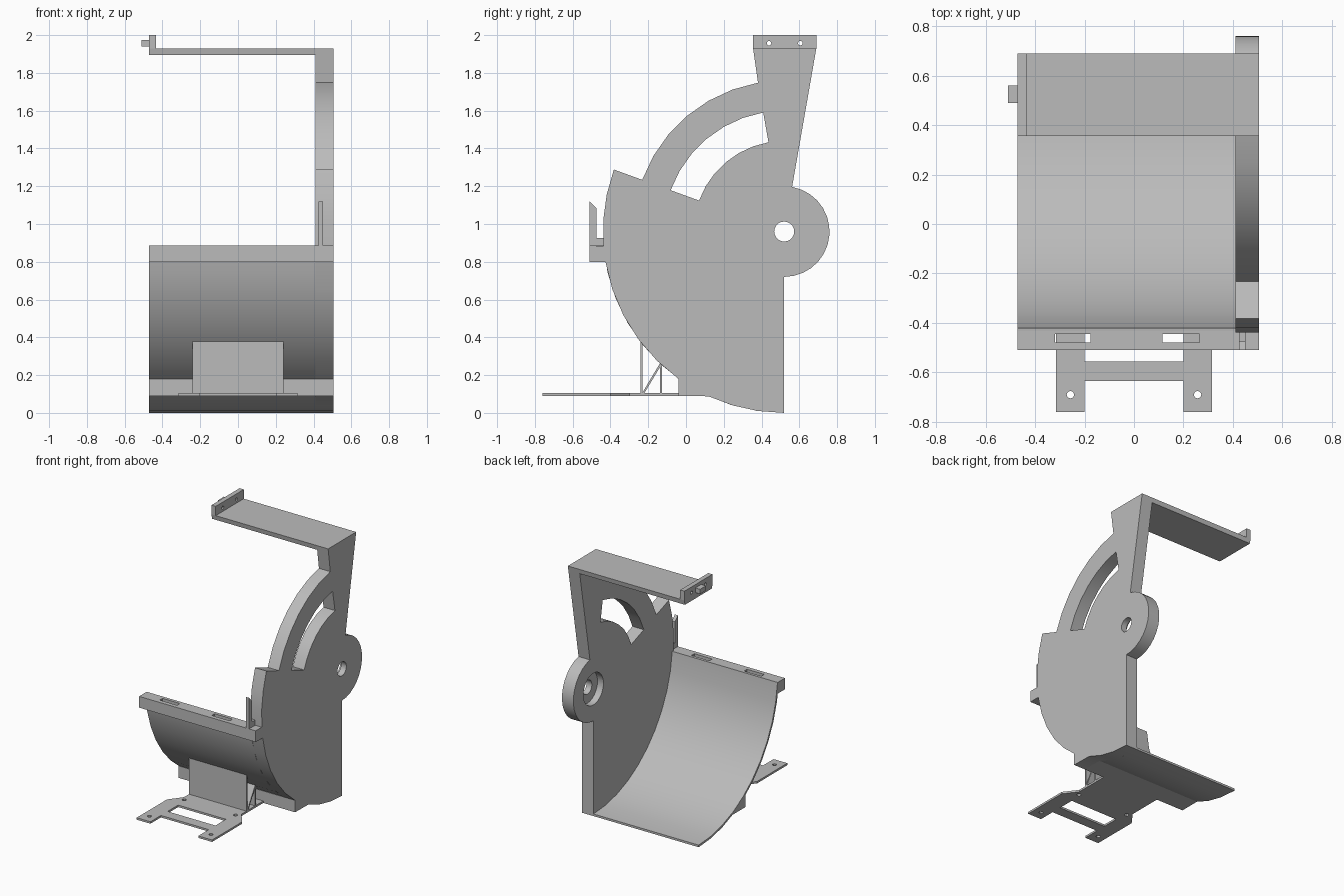
import bpy, bmesh
from math import cos, sin, radians
from mathutils import Matrix

cube = bpy.data.objects.get("Cube")
if cube:
    bpy.data.objects.remove(cube, do_unlink=True)

grey = bpy.data.materials.new("light_grey")
grey.use_nodes = True
COLOUR = (0.5, 0.5, 0.5, 1)
grey.diffuse_color = COLOUR
grey.node_tree.nodes["Principled BSDF"].inputs["Base Color"].default_value = COLOUR

PIVOT = (0.52, 0.96)
LEFT, INNER, OUTER = -0.47, 0.41, 0.505
# Side profiles are drawn in (y, z) and extruded along x
SIDE = Matrix(((0, 0, 1), (1, 0, 0), (0, 1, 0))).to_4x4()
FLAT = Matrix.Identity(4)
parts = []


def arc(r, a, b, n, c=PIVOT):
    steps = [radians(a + (b - a) * i / n) for i in range(n + 1)]
    return [(c[0] + r * cos(t), c[1] + r * sin(t)) for t in steps]


def circle(c, r, n=20):
    return arc(r, 0, 360, n, c)[:-1]


def rect(a, b, c, d):
    return [(a, c), (b, c), (b, d), (a, d)]


def prism(name, loops, lo, hi, frame=SIDE):
    """Extrude an outline (first loop) with holes (other loops) from lo to hi."""
    curve = bpy.data.curves.new(name, "CURVE")
    curve.dimensions = "2D"
    curve.fill_mode = "BOTH"
    curve.extrude = (hi - lo) / 2
    for loop in loops:
        spline = curve.splines.new("POLY")
        spline.points.add(len(loop) - 1)
        for point, (u, v) in zip(spline.points, loop):
            point.co = (u, v, 0, 1)
        spline.use_cyclic_u = True
    temp = bpy.data.objects.new(name + "_outline", curve)
    mesh = bpy.data.meshes.new_from_object(temp)
    bpy.data.objects.remove(temp)
    bm = bmesh.new()
    bm.from_mesh(mesh)
    bmesh.ops.transform(bm, verts=bm.verts,
                        matrix=frame @ Matrix.Translation((0, 0, (lo + hi) / 2)))
    bmesh.ops.remove_doubles(bm, verts=bm.verts, dist=0.0001)
    bmesh.ops.recalc_face_normals(bm, faces=bm.faces)
    bm.to_mesh(mesh)
    bm.free()
    mesh.name = name
    mesh.materials.clear()
    mesh.materials.append(grey)
    obj = bpy.data.objects.new(name, mesh)
    bpy.context.collection.objects.link(obj)
    parts.append(obj)
    return obj


# Side plate with pivot boss, curved slot and upright column
outline = (arc(0.80, 100, 160, 6) + arc(0.96, 160, 184.5, 3)
           + [(-0.51, 0.885), (-0.51, 0.80)]
           + arc(0.96, 189.6, 234.3, 5) + [(-0.04, 0.09)]
           + arc(0.96, 245.3, 270, 3) + arc(0.24, -90, 80, 14)
           + [(0.69, 1.93), (0.355, 1.93)])
slot = arc(0.64, 160, 100, 6) + arc(0.48, 100, 160, 6)
side_plate = prism("side_plate", [outline, slot, circle(PIVOT, 0.053)], INNER, OUTER)

# Wide recess around the pivot hole on the inner face
cutter = prism("recess_cutter", [circle(PIVOT, 0.12, 28)], INNER - 0.05, INNER + 0.05)
cutter.hide_render = True
recess = side_plate.modifiers.new("recess", "BOOLEAN")
recess.object = cutter
recess.solver = "EXACT"
bpy.context.view_layer.objects.active = side_plate
bpy.ops.object.modifier_apply(modifier="recess")
parts.remove(cutter)
bpy.data.objects.remove(cutter, do_unlink=True)

# Curved trough and the block beneath it
prism("trough", [arc(0.96, 184.5, 270, 10) + arc(0.944, 270, 184.5, 10)], LEFT, INNER)
prism("trough_block", [[(-0.04, 0.18), (-0.04, 0.09), (0.12, 0.09), (0.115, 0.1),
                        (-0.03, 0.18)]], LEFT, INNER)

# Front ledge with two slots, and the hook standing on it
prism("front_ledge", [rect(LEFT, INNER, -0.51, -0.422),
                      rect(-0.32, -0.175, -0.478, -0.444),
                      rect(0.115, 0.265, -0.478, -0.444)], 0.80, 0.885, FLAT)
prism("ledge_hook", [[(-0.51, 0.885), (-0.435, 0.885), (-0.435, 0.925),
                      (-0.475, 0.925), (-0.475, 1.085), (-0.51, 1.12)]], 0.425, 0.45)

# Top arm, its end lip with screw holes, and the peg
prism("top_arm", [[(0.361, 1.895), (0.684, 1.895), (0.69, 1.93), (0.355, 1.93)]],
      LEFT, INNER)
prism("end_lip", [rect(0.355, 0.69, 1.93, 2.0), circle((0.44, 1.957), 0.012, 12),
                  circle((0.605, 1.957), 0.012, 12)], LEFT, -0.435)
prism("end_peg", [rect(0.49, 0.56, 1.94, 1.975)], -0.51, LEFT)

# Mounting bracket: flat forked plate, mirrored from its right-hand outline
half = [(0.2, -0.635), (0.2, -0.76), (0.315, -0.76), (0.315, -0.40),
        (0.24, -0.30), (0.24, -0.04)]
mirrored = [(-x, y) for x, y in reversed(half)]
holes = [circle((s * x, y), 0.015, 12) for s in (-1, 1)
         for x, y in ((0.257, -0.69), (0.215, -0.335))]
prism("bracket_plate", [half + mirrored, rect(-0.2, 0.2, -0.555, -0.43)] + holes,
      0.09, 0.105, FLAT)

# Bracket walls that carry the trough
walls = {
    "bracket_front_wall": [(-0.242, 0.105), (-0.23, 0.105), (-0.23, 0.37), (-0.242, 0.385)],
    "bracket_rear_wall": rect(-0.138, -0.127, 0.105, 0.262),
    "bracket_diagonal": [(-0.232, 0.105), (-0.22, 0.105), (-0.13, 0.255), (-0.138, 0.262)],
}
for name, loop in walls.items():
    prism(name, [loop], -0.24, 0.24)

# Smooth the curved faces, keep the edges crisp
bpy.ops.object.select_all(action="DESELECT")
for obj in parts:
    obj.select_set(True)
bpy.context.view_layer.objects.active = side_plate
bpy.ops.object.shade_smooth_by_angle(angle=radians(30))
